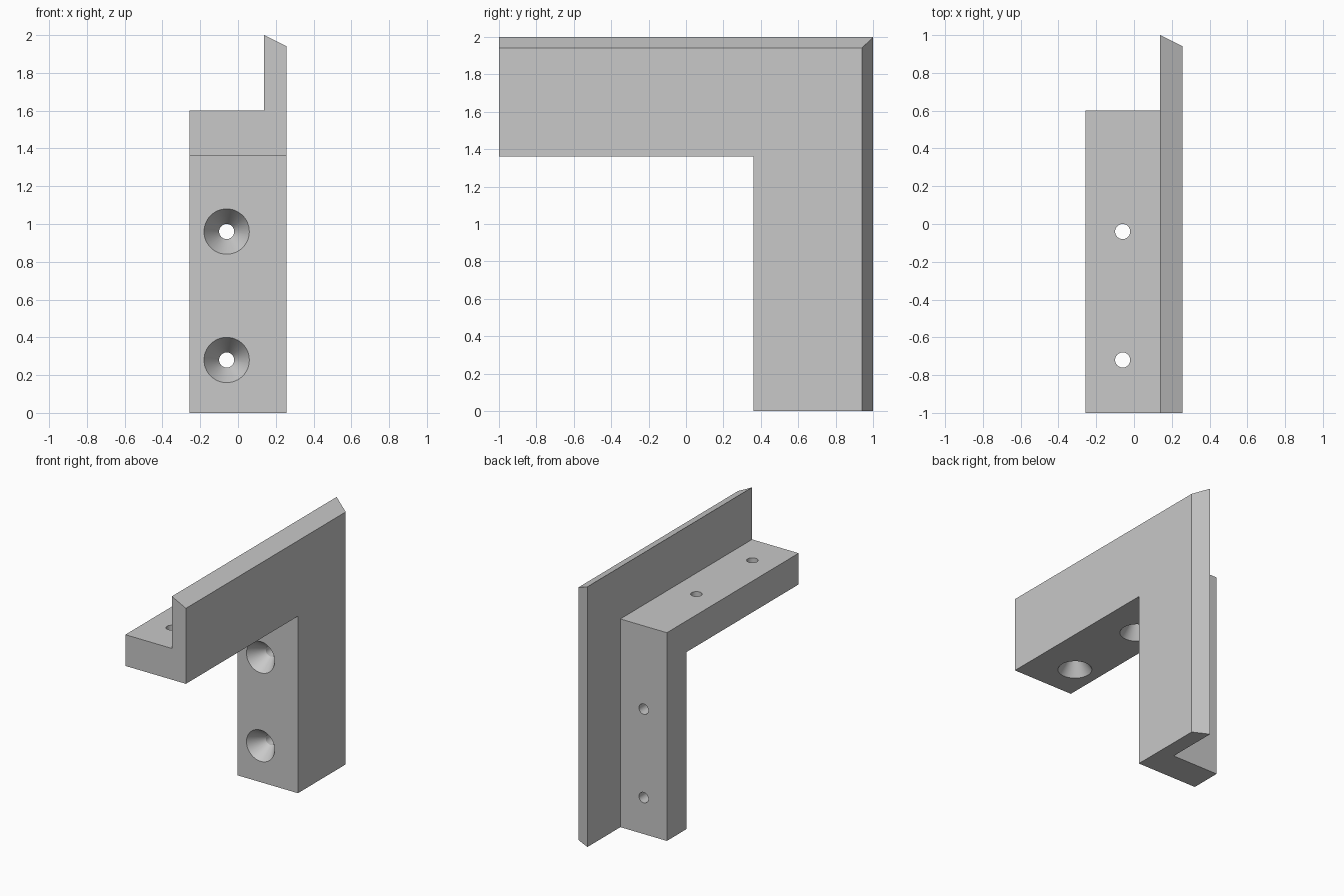
import bpy
import bmesh
import math
from mathutils import Matrix, Vector

if "Cube" in bpy.data.objects:
    bpy.data.objects.remove(bpy.data.objects["Cube"])

grey = bpy.data.materials.new("plain grey")
grey.diffuse_color = (0.58, 0.58, 0.58, 1)
grey.use_nodes = True
grey.node_tree.nodes["Principled BSDF"].inputs["Base Color"].default_value = grey.diffuse_color


def make_object(name, bm):
    bmesh.ops.recalc_face_normals(bm, faces=bm.faces)
    mesh = bpy.data.meshes.new(name)
    bm.to_mesh(mesh)
    bm.free()
    mesh.materials.append(grey)
    ob = bpy.data.objects.new(name, mesh)
    bpy.context.collection.objects.link(ob)
    return ob


# Corner bracket: cross-section (x, distance from outer edge) swept round a mitred corner
profile = [(-0.2575, 0.64), (0.2575, 0.64), (0.2575, 0.06),
           (0.138, 0.0), (0.138, 0.4), (-0.2575, 0.4)]
bm = bmesh.new()
rings = [
    [bm.verts.new((x, -1, 2 - d)) for x, d in profile],
    [bm.verts.new((x, 1 - d, 2 - d)) for x, d in profile],
    [bm.verts.new((x, 1 - d, 0)) for x, d in profile],
]
n = len(profile)
for a, b in zip(rings, rings[1:]):
    for i in range(n):
        j = (i + 1) % n
        bm.faces.new((a[i], a[j], b[j], b[i]))
bm.faces.new(rings[0])
bm.faces.new(rings[-1])
bracket = make_object("corner_bracket", bm)

# Countersunk screw hole cutters: (depth, radius) revolved about the hole axis
SEGMENTS = 48
hole_profile = [(-0.03, 0.14), (0.12, 0.04), (0.3, 0.04)]


def add_hole(bm, origin, rotation):
    matrix = Matrix.Translation(Vector(origin)) @ rotation
    loops = []
    for depth, r in hole_profile:
        loops.append([bm.verts.new(matrix @ Vector((
            r * math.cos(2 * math.pi * k / SEGMENTS),
            r * math.sin(2 * math.pi * k / SEGMENTS), depth)))
            for k in range(SEGMENTS)])
    for a, b in zip(loops, loops[1:]):
        for k in range(SEGMENTS):
            m = (k + 1) % SEGMENTS
            bm.faces.new((a[k], a[m], b[m], b[k]))
    bm.faces.new(loops[0])
    bm.faces.new(loops[-1])


bm = bmesh.new()
for t in (0.28, 0.96):
    add_hole(bm, (-0.06, 0.36, t), Matrix.Rotation(-math.pi / 2, 4, "X"))  # upright leg
    add_hole(bm, (-0.06, t - 1, 1.36), Matrix.Identity(4))                 # top arm
cutter = make_object("screw_hole_cutter", bm)
cutter.hide_render = True

# Cut the holes and smooth their round walls
mod = bracket.modifiers.new("screw holes", "BOOLEAN")
mod.operation = "DIFFERENCE"
mod.solver = "EXACT"
mod.object = cutter
bpy.context.view_layer.objects.active = bracket
bracket.select_set(True)
cutter.select_set(False)
bpy.ops.object.modifier_apply(modifier=mod.name)
bpy.data.objects.remove(cutter, do_unlink=True)
bpy.ops.object.shade_smooth_by_angle(angle=math.radians(25))
